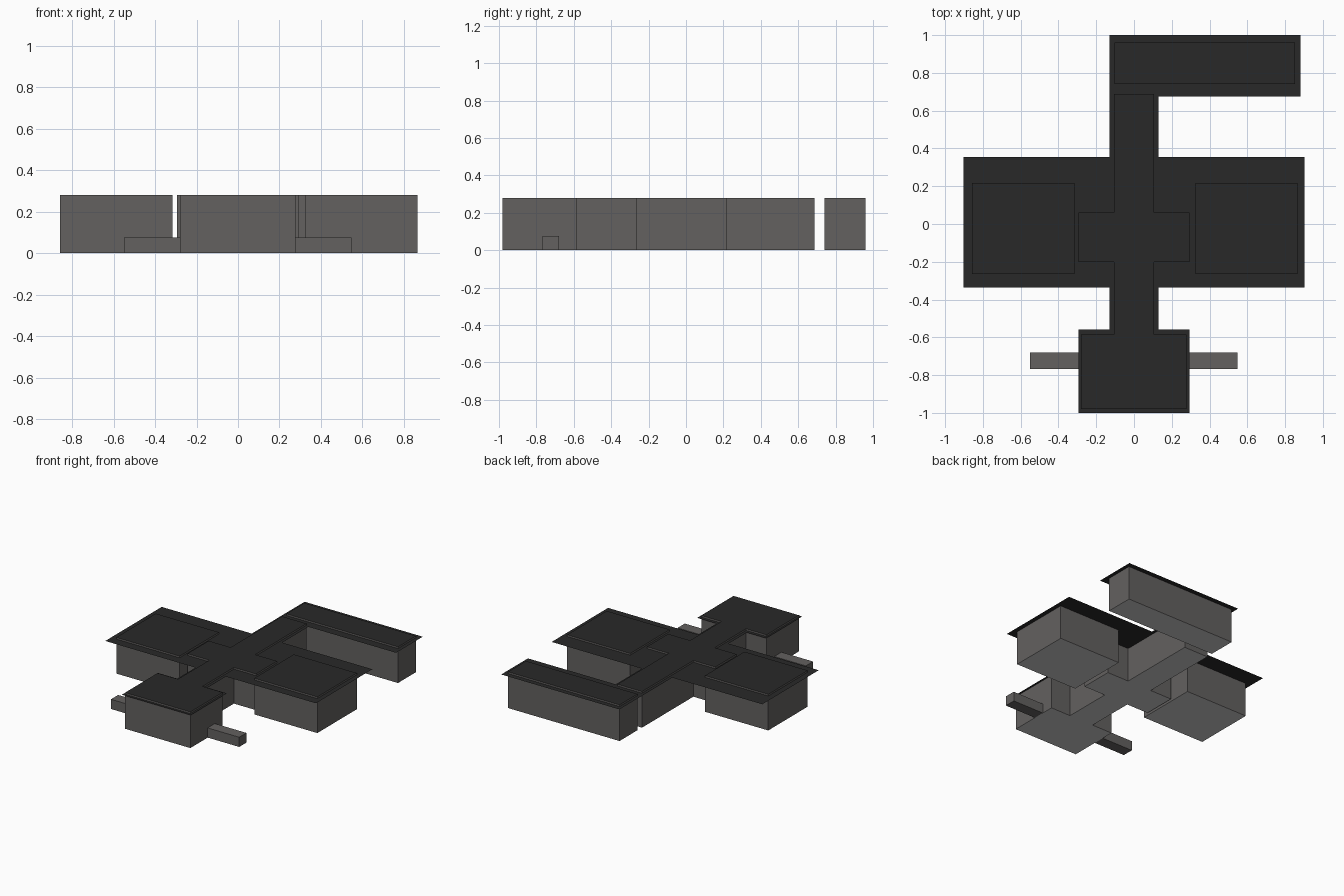
import bpy
import bmesh

WALL_TOP = 0.28
ROOF_Z = 0.267

if "Cube" in bpy.data.objects:
    bpy.data.objects.remove(bpy.data.objects["Cube"], do_unlink=True)


def make_material(name, color):
    mat = bpy.data.materials.new(name)
    mat.use_nodes = True
    mat.diffuse_color = color
    bsdf = next(n for n in mat.node_tree.nodes if n.type == "BSDF_PRINCIPLED")
    bsdf.inputs["Base Color"].default_value = color
    bsdf.inputs["Roughness"].default_value = 0.8
    return mat


wall_grey = make_material("wall_grey", (0.125, 0.119, 0.116, 1))
floor_grey = make_material("floor_light_grey", (0.58, 0.58, 0.58, 1))
roof_charcoal = make_material("roof_charcoal", (0.022, 0.022, 0.022, 1))


def add_object(name, bm, mats):
    mesh = bpy.data.meshes.new(name)
    bm.to_mesh(mesh)
    bm.free()
    for mat in mats:
        mesh.materials.append(mat)
    obj = bpy.data.objects.new(name, mesh)
    bpy.context.scene.collection.objects.link(obj)


def sheet(outline, z):
    """Flat floor-plan face at one height."""
    bm = bmesh.new()
    face = bm.faces.new([bm.verts.new((x, y, z)) for x, y in outline])
    return bm, face


def room(name, outline, height=WALL_TOP, floor=floor_grey, top=roof_charcoal):
    """Extrude a floor plan up from the ground, with its own floor and top."""
    bm, face = sheet(outline, 0)
    result = bmesh.ops.extrude_face_region(bm, geom=[face], use_keep_orig=True)
    verts = [g for g in result["geom"] if isinstance(g, bmesh.types.BMVert)]
    bmesh.ops.translate(bm, verts=verts, vec=(0, 0, height))
    bmesh.ops.recalc_face_normals(bm, faces=bm.faces)
    for f in bm.faces:
        if f.normal.z < -0.5:
            f.material_index = 1
        elif f.normal.z > 0.5:
            f.material_index = 2
    add_object(name, bm, [wall_grey, floor, top])


def rect(x0, x1, y0, y1):
    return [(x0, y0), (x1, y0), (x1, y1), (x0, y1)]


# Entrance block, side wings and rear wing
room("front_block", rect(-0.28, 0.278, -0.98, -0.584))
room("left_wing", rect(0.325, 0.865, -0.265, 0.218))
room("right_wing", rect(-0.857, -0.315, -0.265, 0.218))
room("rear_wing", rect(-0.103, 0.852, 0.74, 0.96))

# Central corridor with a short cross arm on each side
right_half = [(0.105, -0.584), (0.105, -0.2), (0.293, -0.2),
              (0.293, 0.06), (0.105, 0.06), (0.105, 0.688)]
room("corridor", right_half + [(-x, y) for x, y in reversed(right_half)])

# Low walls beside the entrance
for side, x0, x1 in (("left", 0.278, 0.548), ("right", -0.55, -0.28)):
    room(side + "_low_wall", rect(x0, x1, -0.768, -0.68), 0.075,
         wall_grey, wall_grey)

# One thin overhanging roof sheet, with the room tops standing just proud
roof_right = [(0.295, -1), (0.295, -0.558), (0.13, -0.558), (0.13, -0.335),
              (0.902, -0.335), (0.902, 0.355), (0.13, 0.355)]
roof_left = [(-x, y) for x, y in reversed(roof_right)]
rear_roof = [(0.13, 0.674), (0.882, 0.674), (0.882, 1), (-0.13, 1)]
roof, _ = sheet(roof_right + rear_roof + roof_left, ROOF_Z)
add_object("flat_roof", roof, [roof_charcoal])
